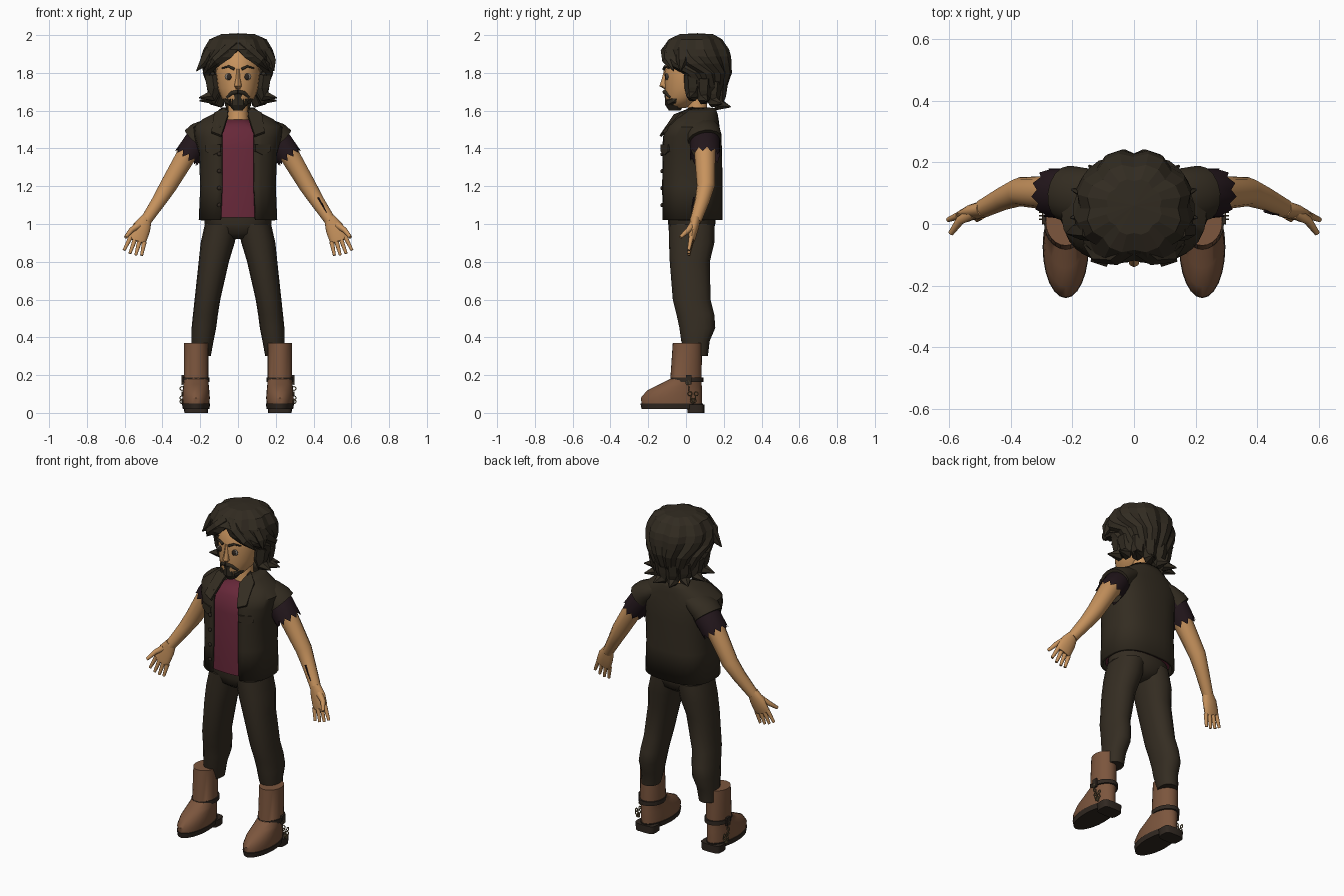
import bpy, bmesh, math
from mathutils import Vector

cube = bpy.data.objects.get("Cube")
if cube:
    bpy.data.objects.remove(cube, do_unlink=True)


def material(name, *rgb):
    m = bpy.data.materials.new(name)
    m.use_nodes = True
    color = (*rgb, 1.0)
    m.diffuse_color = color
    for node in m.node_tree.nodes:
        if node.type == 'BSDF_PRINCIPLED':
            node.inputs["Base Color"].default_value = color
            node.inputs["Roughness"].default_value = 0.9
    return m


skin = material("tan skin", .57, .29, .11)
hair = material("dark brown hair", .031, .024, .015)
denim = material("dark vest cloth", .033, .025, .015)
trouser = material("dark trouser cloth", .035, .026, .016)
crimson = material("crimson shirt", .135, .021, .041)
plum = material("plum sleeve", .016, .008, .011)
leather = material("brown leather", .2, .092, .047)
rubber = material("dark sole", .03, .021, .015)
brass = material("dull brass", .18, .13, .06)
eye_gray = material("eye gray", .22, .19, .16)


def finish(name, bm, mat, smooth=True, thick=0.0):
    bmesh.ops.recalc_face_normals(bm, faces=bm.faces)
    mesh = bpy.data.meshes.new(name)
    bm.to_mesh(mesh)
    bm.free()
    mesh.materials.append(mat)
    if smooth:
        mesh.shade_smooth()
        mesh.set_sharp_from_angle(angle=math.radians(45))
    ob = bpy.data.objects.new(name, mesh)
    bpy.context.collection.objects.link(ob)
    if thick:
        solid = ob.modifiers.new("thickness", 'SOLIDIFY')
        solid.thickness = thick
        solid.offset = 0


def tube(name, sections, mat, sides=16, level=False, power=1.0, side=1, jag=0.0,
         valley=0.0, cap=True, smooth=True, thick=0.0):
    """Skin rings (x, y, z, radius_u, radius_v, front gap) into one surface."""
    bm = bmesh.new()
    centers = [Vector((s[0] * side, s[1], s[2])) for s in sections]
    last = len(sections) - 1
    is_open = len(sections[0]) > 5
    count = sides + 1 if is_open else sides
    shape = lambda f: math.copysign(abs(f) ** power, f)
    rings = []
    for i, section in enumerate(sections):
        axis = Vector((0, 0, 1))
        if not level:
            axis = (centers[min(i + 1, last)] - centers[max(i - 1, 0)]).normalized()
        u = Vector((0, 1, 0)).cross(axis).normalized()
        v = axis.cross(u)
        gap = section[5] if is_open else 0.0
        ring = []
        for j in range(count):
            angle = gap + (math.tau - 2 * gap) * j / sides
            scale = 1 - valley if j % 3 == 0 else 1
            point = centers[i] + scale * (u * section[3] * shape(math.sin(angle))
                                          - v * section[4] * shape(math.cos(angle)))
            if i == last and j % 2:
                point += axis * jag
            ring.append(bm.verts.new(point))
        rings.append(ring)
    for low, high in zip(rings, rings[1:]):
        for j in range(sides):
            n = (j + 1) % count
            bm.faces.new((low[j], low[n], high[n], high[j]))
    if cap and not is_open:
        bm.faces.new(rings[0])
        bm.faces.new(rings[-1])
    bmesh.ops.remove_doubles(bm, verts=bm.verts, dist=1e-5)
    finish(name, bm, mat, smooth, thick)


def stack(name, rows, mat, x=0.0, **options):
    """Level rings given as (z, y, radius_x, radius_y, front gap)."""
    tube(name, [(x, y, z, *rest) for z, y, *rest in rows], mat, level=True, **options)


def rope(name, points, start, end, mat, side=1):
    """Round limb whose radius tapers evenly from start to end."""
    step = (end - start) / (len(points) - 1)
    tube(name, [(*p, start + step * i, start + step * i) for i, p in enumerate(points)],
         mat, sides=10, side=side)


def lock(name, points, width, side):
    """Faceted hair lock that stays full, then runs to a point."""
    radii = [width * (1 - .93 * (i / (len(points) - 1)) ** 3) for i in range(len(points))]
    tube(name, [(*p, r, r) for p, r in zip(points, radii)], hair, sides=6, side=side,
         smooth=False)


def plate(name, points, mat, side, thick):
    bm = bmesh.new()
    bm.faces.new([bm.verts.new((x * side, y, z)) for x, y, z in points])
    finish(name, bm, mat, False, thick)


def solid(name, center, size, mat, boxy=False):
    bm = bmesh.new()
    if boxy:
        bmesh.ops.create_cube(bm, size=2)
    else:
        bmesh.ops.create_uvsphere(bm, u_segments=14, v_segments=8, radius=1)
    bmesh.ops.scale(bm, vec=size, verts=bm.verts)
    bmesh.ops.translate(bm, vec=center, verts=bm.verts)
    finish(name, bm, mat, not boxy)


# Head, neck and face
stack("head", [(1.615, -.045, .03, .045), (1.635, -.035, .06, .07), (1.67, -.01, .09, .1),
               (1.72, .01, .107, .122), (1.8, .02, .118, .135), (1.88, .03, .11, .13),
               (1.94, .04, .07, .09)], skin, sides=20)
stack("neck", [(1.48, .06, .075, .08), (1.55, .06, .055, .055), (1.68, .06, .05, .05)], skin)
stack("nose", [(1.715, -.1, .012, .015), (1.73, -.115, .02, .026), (1.77, -.11, .012, .018),
               (1.82, -.105, .01, .01)], skin, sides=8)
stack("beard", [(1.6, -.06, .025, .03), (1.63, -.06, .05, .05), (1.665, -.06, .052, .052),
                (1.69, -.07, .042, .045)], hair, sides=10, smooth=False)

# Hair cap with a parted front, drawn in at the nape
stack("hair_cap", [(2, .06, 0, 0, 0), (1.995, .055, .09, .09, 0), (1.97, .05, .15, .14, 0),
                   (1.92, .05, .18, .175, 0), (1.885, .05, .188, .184, .2),
                   (1.85, .05, .188, .186, .55), (1.8, .06, .178, .175, 1.15),
                   (1.73, .07, .152, .14, 1.4), (1.67, .075, .125, .1, 1.6)],
      hair, sides=24, valley=.09, smooth=False, thick=.02)

for s, label in ((1, "left"), (-1, "right")):
    # Eyes, brows, moustache and jaw beard
    solid(label + "_eye", (s * .048, -.1, 1.78), (.023, .008, .018), eye_gray)
    solid(label + "_iris", (s * .047, -.106, 1.78), (.013, .006, .017), rubber)
    rope(label + "_brow", [(.02, -.118, 1.82), (.05, -.112, 1.835), (.085, -.09, 1.825)],
         .008, .004, hair, s)
    rope(label + "_moustache", [(0, -.113, 1.7), (.03, -.104, 1.695), (.056, -.08, 1.67)],
         .012, .009, hair, s)
    lock(label + "_jaw_beard", [(.035, -.09, 1.645), (.06, -.06, 1.655), (.078, -.035, 1.68)],
         .02, s)

    # Hair locks: swept fringe, then flipped ends round the nape
    lock(label + "_fringe", [(.02, -.07, 1.95), (.06, -.1, 1.915), (.12, -.1, 1.865),
                             (.165, -.065, 1.81)], .036, s)
    lock(label + "_crown_lock", [(.04, .1, 1.965), (.045, -.02, 1.965), (.06, -.11, 1.91)],
         .03, s)
    lock(label + "_temple_lock", [(.14, -.02, 1.92), (.175, -.02, 1.86),
                                  (.205 - s * .015, -.03, 1.81)], .036, s)
    for k in range(4):
        angle = 1.35 + k * .51
        path = [(math.sin(angle) * r, .06 - math.cos(angle) * r * .86, z - .016 * k)
                for r, z in ((.14, 1.79), (.13, 1.72), (.145, 1.675), (.212, 1.668))]
        lock(f"{label}_nape_lock_{k}", path, .045, s)

    # Arm, with a torn sleeve under the vest shoulder
    rope(label + "_arm", [(.2, .1, 1.46), (.27, .1, 1.37), (.37, .105, 1.2), (.42, .085, 1.12),
                          (.49, .05, 1.015)], .064, .031, skin, s)
    tube(label + "_sleeve", [(.17, .1, 1.46, .06, .065), (.21, .1, 1.44, .073, .08),
                             (.26, .1, 1.37, .07, .08)], plum, sides=22, side=s, jag=.03,
         cap=False)
    tube(label + "_vest_shoulder", [(.08, .085, 1.535, .04, .07), (.15, .09, 1.5, .06, .09),
                                    (.2, .095, 1.47, .073, .093), (.222, .1, 1.445, .078, .09)],
         denim, side=s)

    # Hand, palm to the front
    tube(label + "_palm", [(.485, .05, 1.03, .03, .028), (.51, .042, .98, .048, .025),
                           (.53, .032, .93, .05, .02), (.537, .028, .91, .046, .016)],
         skin, side=s)
    for k in range(4):
        d = k - 1.5
        base = Vector((.532 + d * .024, .028, .918 + d * .009))
        reach = Vector((.025 + d * .007, -.014, -.083 + abs(d) * .008))
        rope(f"{label}_finger_{k}", [base, base + reach], .013, .008, skin, s)
    rope(label + "_thumb", [(.525, .035, .995), (.565, .012, .967), (.595, -.03, .93)],
         .02, .009, skin, s)

    # Vest collar and chest pocket flap
    plate(label + "_collar", [(.058, .04, 1.615), (.052, -.06, 1.575), (.088, -.135, 1.465),
                              (.14, -.118, 1.485), (.125, -.02, 1.585)], denim, s, .014)
    plate(label + "_pocket_flap", [(x, x / 2 - .173, z) for x, z in
                                   ((.09, 1.42), (.17, 1.42), (.17, 1.385), (.13, 1.365),
                                    (.09, 1.385))], denim, s, .014)

    # Baggy trouser leg, spreading outward toward the boot
    tube(label + "_trouser_leg", [(.205 - .12 * z * z, y, z, rx, ry) for z, y, rx, ry in
                                  ((1, .03, .09, .122), (.9, .03, .09, .12), (.8, .02, .08, .106),
                                   (.6, .03, .068, .1), (.52, .05, .066, .1),
                                   (.45, .06, .065, .095), (.38, .05, .058, .075),
                                   (.3, .058, .05, .058))],
         trouser, level=True, power=.9, side=s)

    # Boot: upper, sole, heel and strap
    x = .222
    stack(label + "_boot", [(.045, -.075, .07, .16), (.08, -.077, .073, .162),
                            (.12, -.06, .07, .145), (.15, -.03, .067, .113), (.18, 0, .065, .083),
                            (.37, .007, .065, .077)], leather, x, sides=24, side=s)
    stack(label + "_sole", [(.02, -.075, .07, .16), (.05, -.075, .075, .166)],
          rubber, x, sides=24, side=s)
    stack(label + "_heel", [(0, .052, .062, .045), (.045, .052, .066, .046)],
          rubber, x, power=.5, side=s)
    stack(label + "_strap", [(.163, .005, .071, .088), (.187, .005, .071, .088)],
          rubber, x, sides=20, side=s)
    solid(label + "_buckle", (s * .293, .015, .175), (.006, .015, .025), rubber, boxy=True)

    # Chain hanging on the outside of the boot
    for k in range(9):
        t = k / 8
        bpy.ops.mesh.primitive_torus_add(
            major_segments=10, minor_segments=5, major_radius=.01, minor_radius=.003,
            location=(s * .297, .01 + .045 * t, .16 - .1 * math.sin(math.pi * t * .8)),
            rotation=(0, math.pi / 2, math.pi / 2 * (k % 2)))
        link = bpy.context.object
        link.name = f"{label}_chain_link_{k}"
        link.data.materials.append(brass)

# Ink mark on the left forearm
rope("forearm_mark", [(.425, .042, 1.14), (.45, .033, 1.095), (.47, .03, 1.06)], .005, .002, plum)

# Shirt, open vest and trouser seat
stack("shirt", [(1.035, .03, .18, .142), (1.4, .03, .18, .14), (1.5, .035, .17, .122),
                (1.53, .045, .1, .105), (1.552, .052, .06, .075)], crimson, sides=24, power=.75)
stack("vest", [(1.02, .03, .2, .155, .36), (1.2, .03, .192, .155, .34), (1.38, .03, .2, .153, .32),
               (1.46, .03, .222, .149, .28), (1.51, .035, .228, .135, .27),
               (1.55, .05, .18, .115, .32), (1.58, .06, .12, .1, .45), (1.61, .08, .08, .07, .7)],
      denim, sides=28, power=.75, thick=.016)
stack("trouser_seat", [(.92, .03, .03, .07), (.95, .03, .13, .11), (1, .03, .178, .125),
                       (1.06, .03, .175, .125)], trouser, sides=20, power=.85)
for k in range(4):
    solid(f"vest_button_{k}", (-.1, -.128, 1.1 + .09 * k), (.011, .007, .011), rubber)
